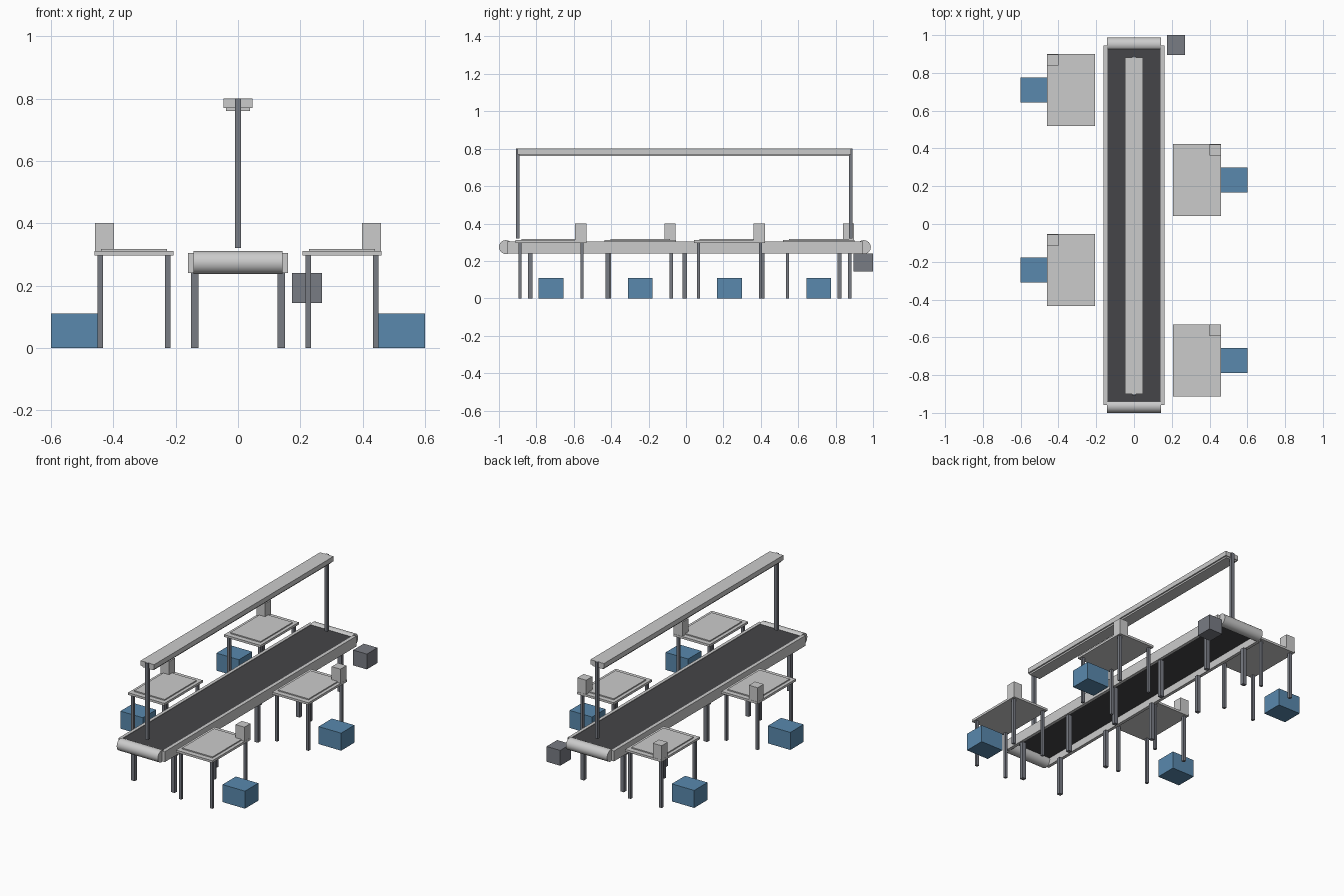
import bpy, math

if "Cube" in bpy.data.objects:
    bpy.data.objects.remove(bpy.data.objects["Cube"])

OY = -0.006  # the line sits slightly off centre because of the drive box


def material(name, rgb):
    m = bpy.data.materials.new(name)
    m.diffuse_color = (*rgb, 1)
    m.use_nodes = True
    m.node_tree.nodes["Principled BSDF"].inputs["Base Color"].default_value = m.diffuse_color
    return m


LIGHT = material("light_grey", (0.55, 0.56, 0.57))
STEEL = material("dark_steel", (0.19, 0.2, 0.23))
RUBBER = material("rubber", (0.06, 0.06, 0.065))
BLUE = material("bin_blue", (0.1, 0.25, 0.42))


def box(name, x, y, z, mat):
    """Box from (min, max) ranges on each axis."""
    bpy.ops.mesh.primitive_cube_add(size=1, location=[(a + b) / 2 for a, b in (x, y, z)])
    o = bpy.context.object
    o.name = name
    o.scale = [b - a for a, b in (x, y, z)]
    bpy.ops.object.transform_apply(location=False, rotation=False, scale=True)
    o.data.materials.append(mat)
    return o


def around(c, half):
    return (c - half, c + half)


# Conveyor belt, side rails and end rollers
box("belt", (-0.141, 0.141), around(OY, 0.94), (0.285, 0.302), RUBBER)
for s, side in ((-1, "left"), (1, "right")):
    box(f"{side}_rail", around(s * 0.151, 0.01), around(OY, 0.951), (0.24, 0.305), LIGHT)
for s, end in ((-1, "front"), (1, "back")):
    bpy.ops.mesh.primitive_cylinder_add(vertices=32, radius=0.037, depth=0.286,
                                        location=(0, OY + s * 0.957, 0.274),
                                        rotation=(0, math.pi / 2, 0))
    roller = bpy.context.object
    roller.name = f"{end}_roller"
    roller.data.materials.append(LIGHT)
    bpy.ops.object.shade_smooth_by_angle()

# Conveyor legs
for i in range(5):
    for s, side in ((-1, "left"), (1, "right")):
        box(f"conveyor_{side}_leg_{i + 1}", around(s * 0.139, 0.0125),
            around(OY + (i - 2) * 0.4135, 0.0115), (0, 0.24), STEEL)

# Drive box at the back end
box("drive_motor", (0.174, 0.269), (0.895, 1.0), (0.144, 0.24), STEEL)

# Overhead light beam on two posts
box("light_beam", around(0, 0.047), around(OY - 0.003, 0.891), (0.77, 0.8), LIGHT)
box("light_strip", around(0, 0.038), around(OY - 0.003, 0.885), (0.76, 0.77), LIGHT)
for s, end in ((-1, "front"), (1, "back")):
    box(f"{end}_post", around(0, 0.01), around(OY - 0.003 + s * 0.89, 0.0095), (0.32, 0.8), STEEL)

# Workstations, alternating sides along the line
for i, s in enumerate((1, -1, 1, -1)):
    n = f"station_{i + 1}"
    cx, cy = s * 0.3335, OY + (i - 1.5) * 0.477
    box(f"{n}_table_top", around(cx, 0.1265), around(cy, 0.1905), (0.297, 0.311), LIGHT)
    box(f"{n}_work_mat", around(cx, 0.1055), around(cy, 0.159), (0.311, 0.318), LIGHT)
    box(f"{n}_monitor", around(s * 0.429, 0.0305), around(cy + 0.159, 0.03), (0.311, 0.4), LIGHT)
    for a in (-1, 1):
        for b in (-1, 1):
            box(f"{n}_leg", around(cx + a * 0.108, 0.0085),
                around(cy + b * 0.166, 0.0085), (0, 0.297), STEEL)
    box(f"{n}_bin", around(s * 0.522, 0.078), around(cy, 0.066), (0, 0.11), BLUE)
